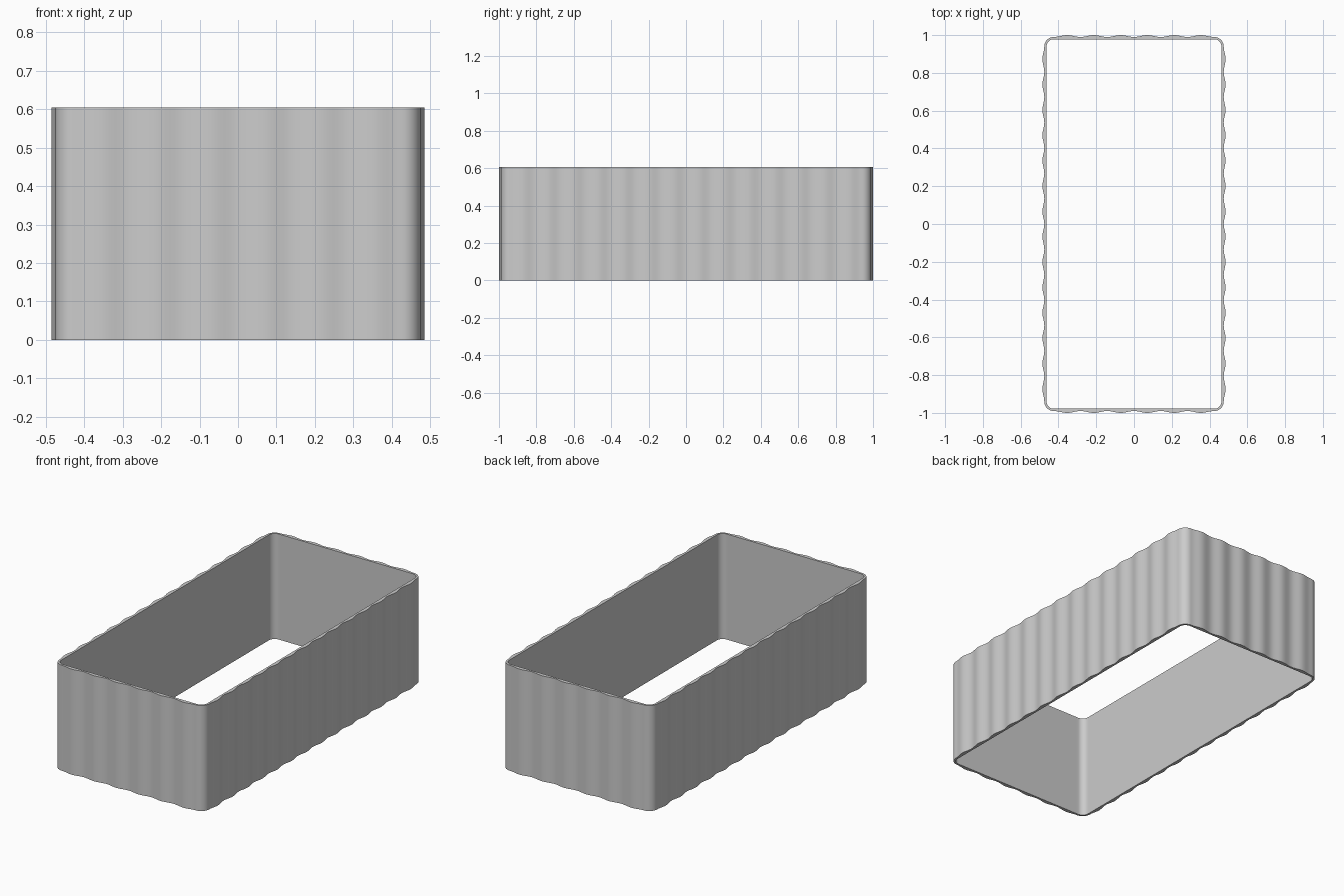
import bpy, bmesh, math
from mathutils import Vector

cube = bpy.data.objects.get("Cube")
if cube:
    bpy.data.objects.remove(cube, do_unlink=True)

HEIGHT = 0.605
CX, CY = 0.425, 0.94        # corner arc centres
R_OUT, R_IN = 0.05, 0.038   # corner radii outside and inside
RIPPLE = 0.01               # ripple crest height
STEPS, ARC = 12, 10         # samples per ripple and per corner

grey = bpy.data.materials.new("light_grey")
grey.use_nodes = True
colour = (0.6, 0.6, 0.6, 1)
grey.diffuse_color = colour
grey.node_tree.nodes["Principled BSDF"].inputs["Base Color"].default_value = colour


def wall_path():
    """Walk the rounded rectangle: spine point, outward normal, ripple height."""
    corners = [Vector(c) for c in ((CX, -CY), (CX, CY), (-CX, CY), (-CX, -CY))]
    for side, start in enumerate(corners):
        end = corners[(side + 1) % 4]
        angle = side * math.pi / 2
        normal = Vector((math.cos(angle), math.sin(angle)))
        waves = 14 if side % 2 == 0 else 6
        count = waves * STEPS
        for i in range(count):
            bump = RIPPLE * (1 - math.cos(2 * math.pi * i / STEPS)) / 2
            yield start.lerp(end, i / count), normal, bump
        for i in range(ARC):
            a = angle + math.pi / 2 * i / ARC
            yield end, Vector((math.cos(a), math.sin(a))), 0


# Rippled wall: one closed rectangular section per path point, bridged in a loop
bm = bmesh.new()
sections = []
for spine, normal, bump in wall_path():
    outer = spine + normal * (R_OUT + bump)
    inner = spine + normal * R_IN
    sections.append([bm.verts.new((p.x, p.y, z)) for p, z in
                     ((outer, 0), (outer, HEIGHT), (inner, HEIGHT), (inner, 0))])
for i, b in enumerate(sections):
    a = sections[i - 1]
    for k in range(4):
        n = (k + 1) % 4
        bm.faces.new((a[k], b[k], b[n], a[n]))
bmesh.ops.recalc_face_normals(bm, faces=bm.faces)

mesh = bpy.data.meshes.new("rippled_wall")
bm.to_mesh(mesh)
bm.free()
mesh.materials.append(grey)
wall = bpy.data.objects.new("rippled_wall", mesh)
bpy.context.collection.objects.link(wall)
bpy.ops.object.select_all(action='DESELECT')
wall.select_set(True)
bpy.context.view_layer.objects.active = wall
bpy.ops.object.shade_smooth_by_angle(angle=math.radians(40))
